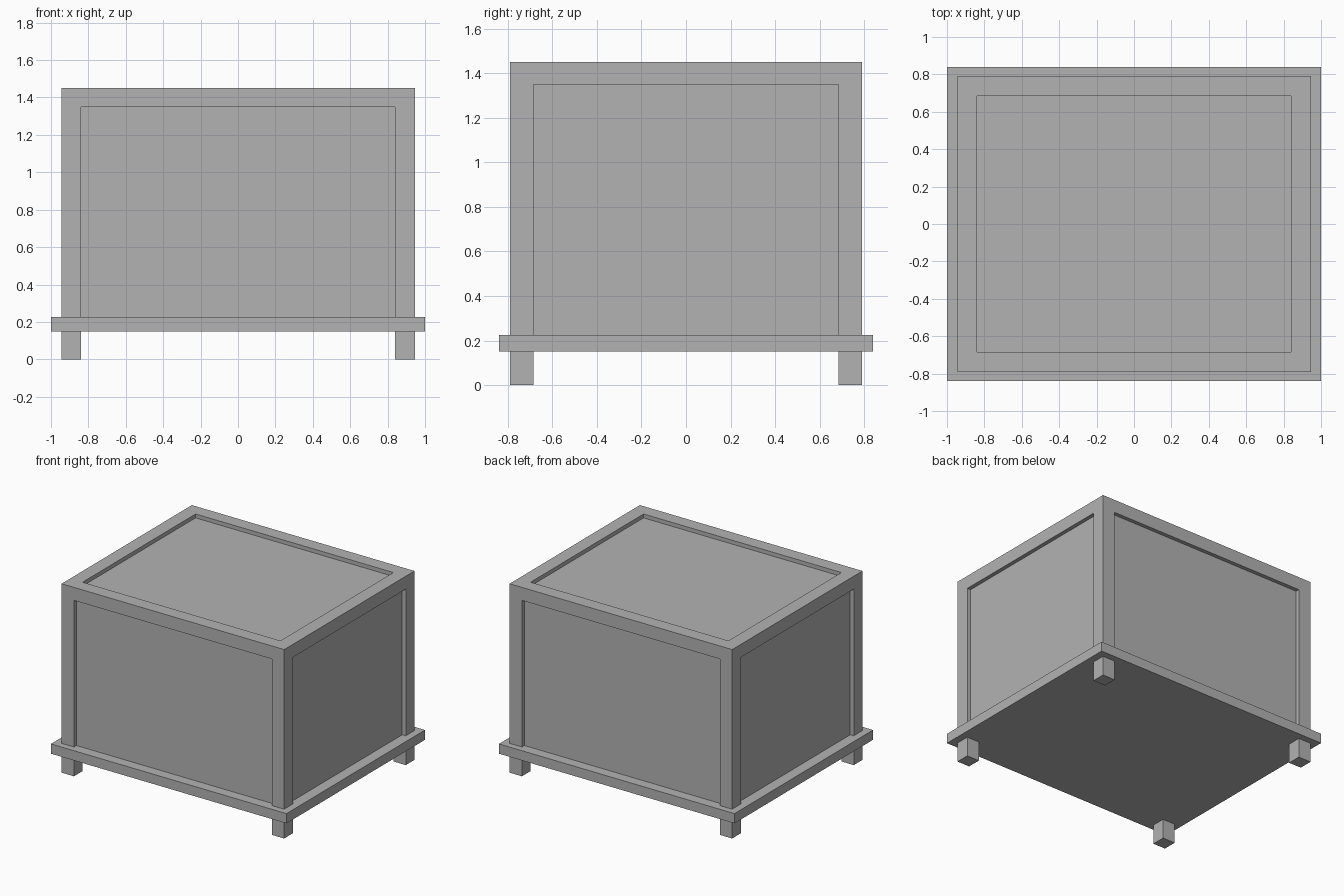
import bpy

if "Cube" in bpy.data.objects:
    bpy.data.objects.remove(bpy.data.objects["Cube"])

grey = bpy.data.materials.new("plain_grey")
grey.diffuse_color = (0.45, 0.45, 0.45, 1)
grey.use_nodes = True
grey.node_tree.nodes["Principled BSDF"].inputs["Base Color"].default_value = grey.diffuse_color


def box(name, x, y, z):
    """Box from (min, max) pairs along each axis."""
    bpy.ops.mesh.primitive_cube_add(
        size=1, location=[(a + b) / 2 for a, b in (x, y, z)])
    ob = bpy.context.object
    ob.name = name
    ob.scale = [b - a for a, b in (x, y, z)]
    bpy.ops.object.transform_apply(location=False, rotation=False, scale=True)
    ob.data.materials.append(grey)
    return ob


def span(sign, inner, outer):
    return tuple(sorted((sign * inner, sign * outer)))


X, Y = 0.945, 0.79          # outer half sizes of the frame
T = 0.105                   # post and rail thickness
BASE, DECK, TOP = 0.15, 0.225, 1.45
RECESS = 0.03               # panel depth behind the frame

# Base slab
box("base_slab", (-1, 1), (-0.84, 0.84), (BASE, DECK))

# Feet and corner posts
for sx, side in ((-1, "left"), (1, "right")):
    for sy, end in ((-1, "front"), (1, "back")):
        px, py = span(sx, X - T, X), span(sy, Y - T, Y)
        box(f"{end}_{side}_foot", px, py, (0, BASE))
        box(f"{end}_{side}_post", px, py, (DECK, TOP))

# Top rails between the posts
rail_z = (TOP - T + 0.005, TOP)
for s, end in ((-1, "front"), (1, "back")):
    box(f"{end}_top_rail", (T - X, X - T), span(s, Y - T, Y), rail_z)
for s, side in ((-1, "left"), (1, "right")):
    box(f"{side}_top_rail", span(s, X - T, X), (T - Y, Y - T), rail_z)

# Body whose faces form the recessed side and top panels
box("panel_body", (RECESS - X, X - RECESS), (RECESS - Y, Y - RECESS),
    (DECK, TOP - RECESS))
